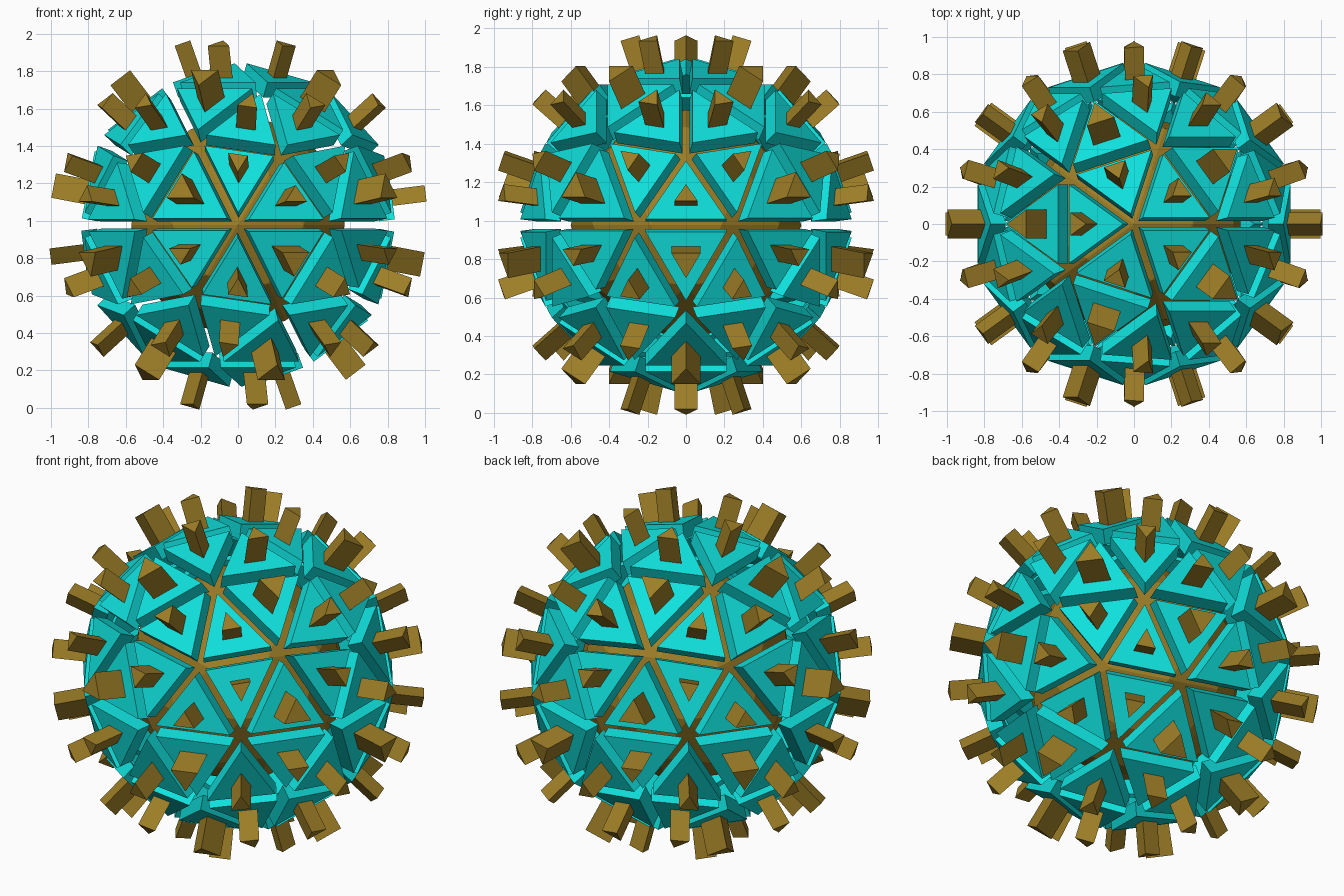
import bpy, bmesh
from mathutils import Vector

cube = bpy.data.objects.get("Cube")
if cube:
    bpy.data.objects.remove(cube)

CENTRE = Vector((0, 0, 0.977))
SHELL_R = 0.885
CORE_R = 0.6
PLATE_SCALE = 0.77
PLATE_DEPTH = 0.085
SPIKE_LENGTH = 0.181


def material(name, rgb):
    m = bpy.data.materials.new(name)
    m.use_nodes = True
    colour = (*rgb, 1)
    m.diffuse_color = colour
    m.node_tree.nodes["Principled BSDF"].inputs["Base Color"].default_value = colour
    return m


def make_object(name, bm, mat):
    bmesh.ops.recalc_face_normals(bm, faces=bm.faces)
    mesh = bpy.data.meshes.new(name)
    bm.to_mesh(mesh)
    bm.free()
    mesh.materials.append(mat)
    obj = bpy.data.objects.new(name, mesh)
    obj.location = CENTRE
    bpy.context.collection.objects.link(obj)
    return obj


def add_prism(bm, face, scale, low, high):
    """Scaled copy of a facet, extruded along its normal from low to high."""
    mid, n = face.calc_center_median(), face.normal
    rings = [[bm.verts.new(mid + (v.co - mid) * scale + n * h) for v in face.verts]
             for h in (low, high)]
    bm.faces.new(list(reversed(rings[0])))
    bm.faces.new(rings[1])
    count = len(face.verts)
    for i in range(count):
        j = (i + 1) % count
        bm.faces.new((rings[0][i], rings[0][j], rings[1][j], rings[1][i]))


def is_equilateral(face):
    lengths = [e.calc_length() for e in face.edges]
    return max(lengths) - min(lengths) < 0.01


cyan = material("cyan", (0.005, 0.76, 0.73))
brown = material("ochre brown", (0.34, 0.21, 0.02))

# Inner core
core = bmesh.new()
bmesh.ops.create_icosphere(core, subdivisions=2, radius=CORE_R)
make_object("inner_core", core, brown)

# Separate shell plates, each with one triangular spike
guide = bmesh.new()
bmesh.ops.create_icosphere(guide, subdivisions=2, radius=SHELL_R)
guide.normal_update()
plates, spikes = bmesh.new(), bmesh.new()
for facet in guide.faces:
    add_prism(plates, facet, PLATE_SCALE, -PLATE_DEPTH, 0)
    spike_scale = 0.28 if is_equilateral(facet) else 0.22
    add_prism(spikes, facet, spike_scale, -0.02, SPIKE_LENGTH)
guide.free()
make_object("shell_plates", plates, cyan)
make_object("spikes", spikes, brown)
